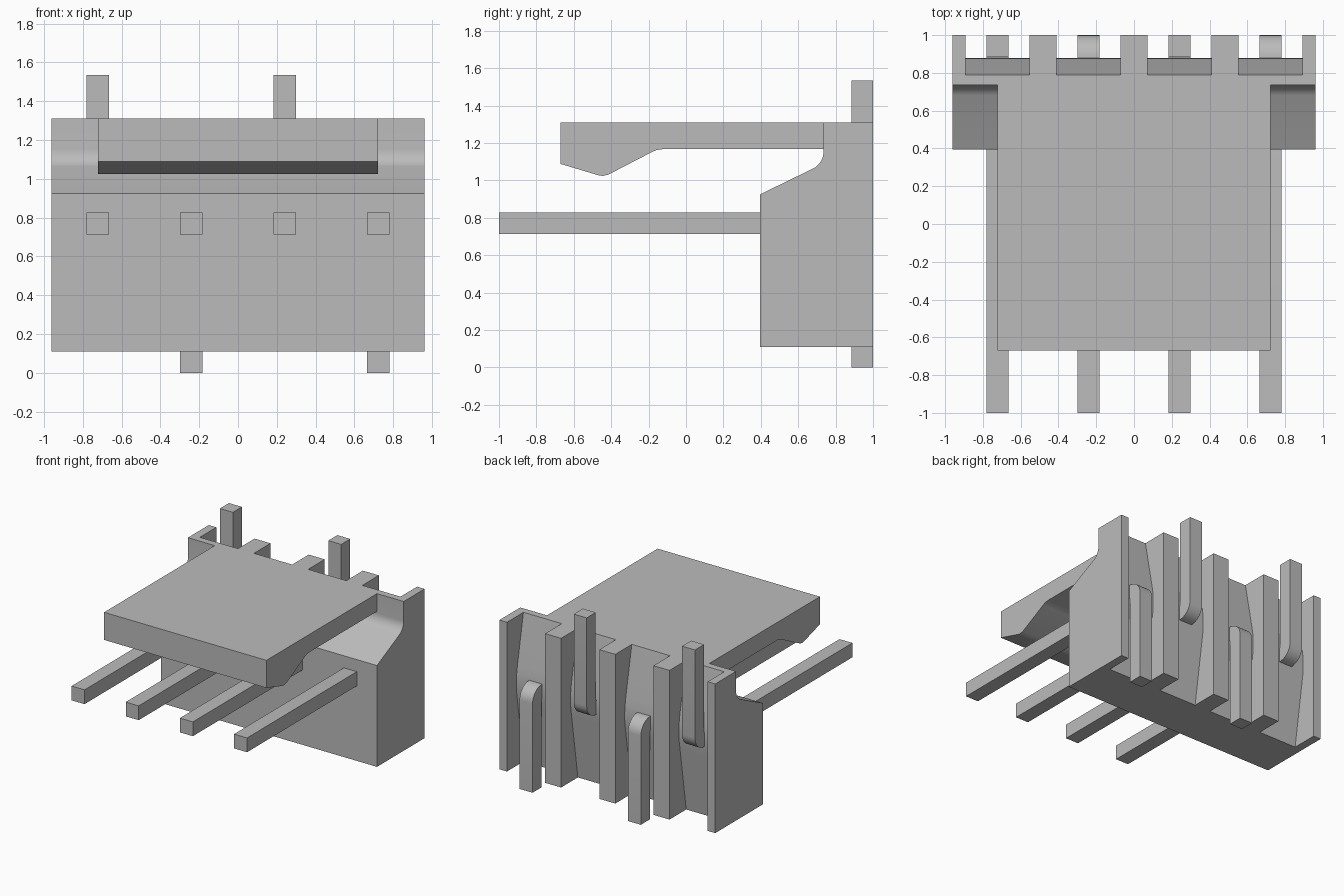
import bpy
import bmesh
import math

cube = bpy.data.objects.get("Cube")
if cube:
    bpy.data.objects.remove(cube, do_unlink=True)

grey = bpy.data.materials.new("light grey")
grey.use_nodes = True
colour = (0.5, 0.5, 0.5, 1)
grey.diffuse_color = colour
grey.node_tree.nodes["Principled BSDF"].inputs["Base Color"].default_value = colour

PITCH = 0.482
PIN = 0.115
CHANNEL = 0.34
HALF_WIDTH = 0.96
TOP, BOTTOM = 1.31, 0.11
pin_centres = [PITCH * (i - 1.5) for i in range(4)]


def extrude_profile(name, profile, x_min, x_max):
    """Extrude a (y, z) outline along x into a solid."""
    bm = bmesh.new()
    face = bm.faces.new([bm.verts.new((x_min, y, z)) for y, z in profile])
    grown = bmesh.ops.extrude_face_region(bm, geom=[face])
    moved = [v for v in grown["geom"] if isinstance(v, bmesh.types.BMVert)]
    bmesh.ops.translate(bm, verts=moved, vec=(x_max - x_min, 0, 0))
    bmesh.ops.recalc_face_normals(bm, faces=bm.faces)
    mesh = bpy.data.meshes.new(name)
    bm.to_mesh(mesh)
    bm.free()
    mesh.materials.append(grey)
    obj = bpy.data.objects.new(name, mesh)
    bpy.context.collection.objects.link(obj)
    return obj


def arc(cy, cz, radius, start, end, steps=8):
    """Points of a circular arc, angles in degrees."""
    angles = [math.radians(start + (end - start) * i / steps) for i in range(steps + 1)]
    return [(cy + radius * math.cos(a), cz + radius * math.sin(a)) for a in angles]


def make_active(obj):
    bpy.ops.object.select_all(action="DESELECT")
    obj.select_set(True)
    bpy.context.view_layer.objects.active = obj


def smooth(obj):
    make_active(obj)
    bpy.ops.object.shade_smooth_by_angle(angle=math.radians(25))


# Housing with a sloped, filleted shoulder
housing = extrude_profile(
    "housing",
    [(1, BOTTOM), (0.395, BOTTOM), (0.395, 0.925)]
    + arc(0.635, 1.153, 0.1, -63, 0)
    + [(0.735, TOP), (1, TOP)],
    -HALF_WIDTH, HALF_WIDTH)

# Rear channels whose floors bulge outward at mid height
floor = [(0.78, 0.05), (0.787, BOTTOM), (0.865, 0.62), (0.876, 0.69), (0.88, 0.74),
         (0.88, 0.80), (0.876, 0.85), (0.865, 0.92), (0.79, TOP), (0.78, 1.4)]
for x in pin_centres:
    cutter = extrude_profile("channel_cutter", floor + [(1.1, 1.4), (1.1, 0.05)],
                             x - CHANNEL / 2, x + CHANNEL / 2)
    cutter.hide_render = True
    make_active(housing)
    cut = housing.modifiers.new("channel", "BOOLEAN")
    cut.operation = "DIFFERENCE"
    cut.solver = "EXACT"
    cut.object = cutter
    bpy.ops.object.modifier_apply(modifier=cut.name)
    bpy.data.objects.remove(cutter, do_unlink=True)
smooth(housing)

# Overhanging locking plate with a hooked front lip
plate = extrude_profile(
    "locking_plate",
    [(0.74, TOP), (-0.67, TOP), (-0.67, 1.088), (-0.47, 1.028), (-0.445, 1.024),
     (-0.415, 1.031), (-0.18, 1.153), (-0.155, 1.163), (-0.125, 1.167), (0.74, 1.167)],
    -0.722, 0.722)
smooth(plate)

# Bent pins, tails alternating up and down
pin_mid = 0.77
low, high = pin_mid - PIN / 2, pin_mid + PIN / 2
inner = 1 - PIN
for i, x in enumerate(pin_centres):
    goes_up = i % 2 == 0
    outline = [(-1, high), (-1, low)] + arc(inner, high, PIN, -90, 0)
    outline += [(1, 1.535), (inner, 1.535), (inner, high)]
    if not goes_up:
        # Mirror the bend about the pin axis, then trim the tail at the base
        outline = [(y, 0 if z > 1.5 else 2 * pin_mid - z) for y, z in outline]
    pin = extrude_profile(f"pin_{i + 1}", outline, x - PIN / 2, x + PIN / 2)
    smooth(pin)
